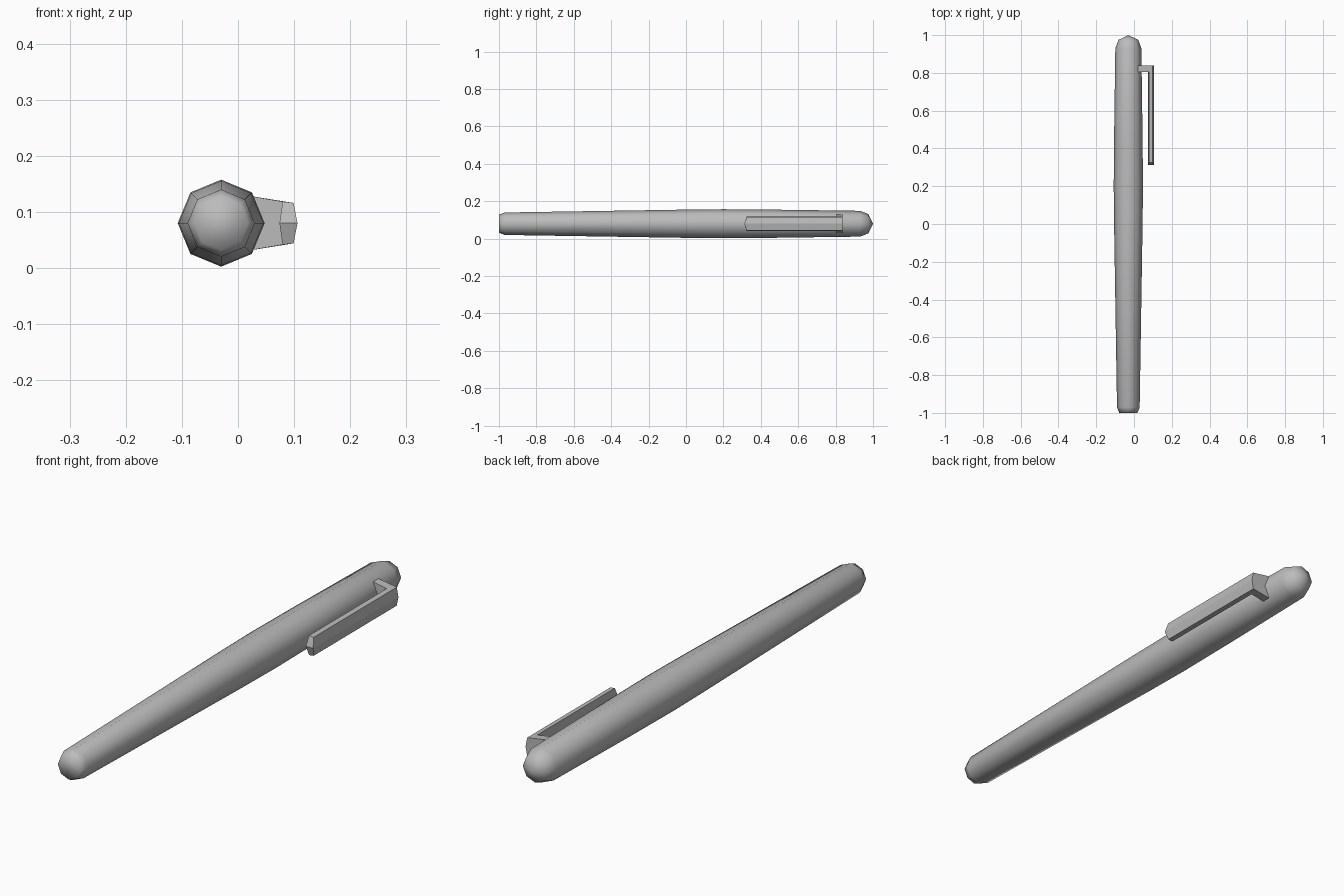
import bpy, bmesh, math

cube = bpy.data.objects.get("Cube")
if cube:
    bpy.data.objects.remove(cube)

CX, CZ, SIDES = -0.03, 0.08, 8

grey = bpy.data.materials.new("plain_grey")
grey.use_nodes = True
colour = (0.5, 0.5, 0.5, 1)
grey.diffuse_color = colour
grey.node_tree.nodes["Principled BSDF"].inputs["Base Color"].default_value = colour


def finish(bm, name, smooth):
    bmesh.ops.recalc_face_normals(bm, faces=bm.faces)
    for f in bm.faces:
        f.smooth = smooth
    mesh = bpy.data.meshes.new(name)
    bm.to_mesh(mesh)
    bm.free()
    mesh.materials.append(grey)
    obj = bpy.data.objects.new(name, mesh)
    bpy.context.collection.objects.link(obj)
    return obj


# Pen barrel: eight-sided lathe along y, given as (y, radius)
profile = [(-1, 0.048), (-0.97, 0.06), (0, 0.0755), (0.2, 0.0775),
           (0.45, 0.0755), (0.93, 0.069), (0.975, 0.052)]
bm = bmesh.new()
rings = []
for y, r in profile:
    angles = [2 * math.pi * i / SIDES for i in range(SIDES)]
    rings.append([bm.verts.new((CX + r * math.cos(a), y, CZ + r * math.sin(a)))
                  for a in angles])
for a, b in zip(rings, rings[1:]):
    for i in range(SIDES):
        j = (i + 1) % SIDES
        bm.faces.new((a[i], a[j], b[j], b[i]))
bm.faces.new(rings[0])
tip = bm.verts.new((CX, 1, CZ))
for i in range(SIDES):
    bm.faces.new((rings[-1][i], rings[-1][(i + 1) % SIDES], tip))
finish(bm, "pen_barrel", True)

# Pocket clip: L outline with a ridge along its middle,
# each point as (middle x, middle y, edge x, edge y, half height)
outline = [(0.035, 0.838, 0.018, 0.838, 0.049), (0.106, 0.838, 0.099, 0.838, 0.036),
           (0.106, 0.312, 0.099, 0.325, 0.036), (0.074, 0.312, 0.0795, 0.325, 0.0385),
           (0.074, 0.804, 0.0795, 0.804, 0.0385), (0.035, 0.804, 0.018, 0.804, 0.049)]
bm = bmesh.new()
mid = [bm.verts.new((mx, my, CZ)) for mx, my, ex, ey, h in outline]
for side in (-1, 1):
    edge = [bm.verts.new((ex, ey, CZ + side * h)) for mx, my, ex, ey, h in outline]
    for i in range(len(outline)):
        j = (i + 1) % len(outline)
        bm.faces.new((mid[i], mid[j], edge[j], edge[i]))
    bm.faces.new([edge[i] for i in (0, 1, 4, 5)])
    bm.faces.new([edge[i] for i in (1, 2, 3, 4)])
finish(bm, "pocket_clip", False)
